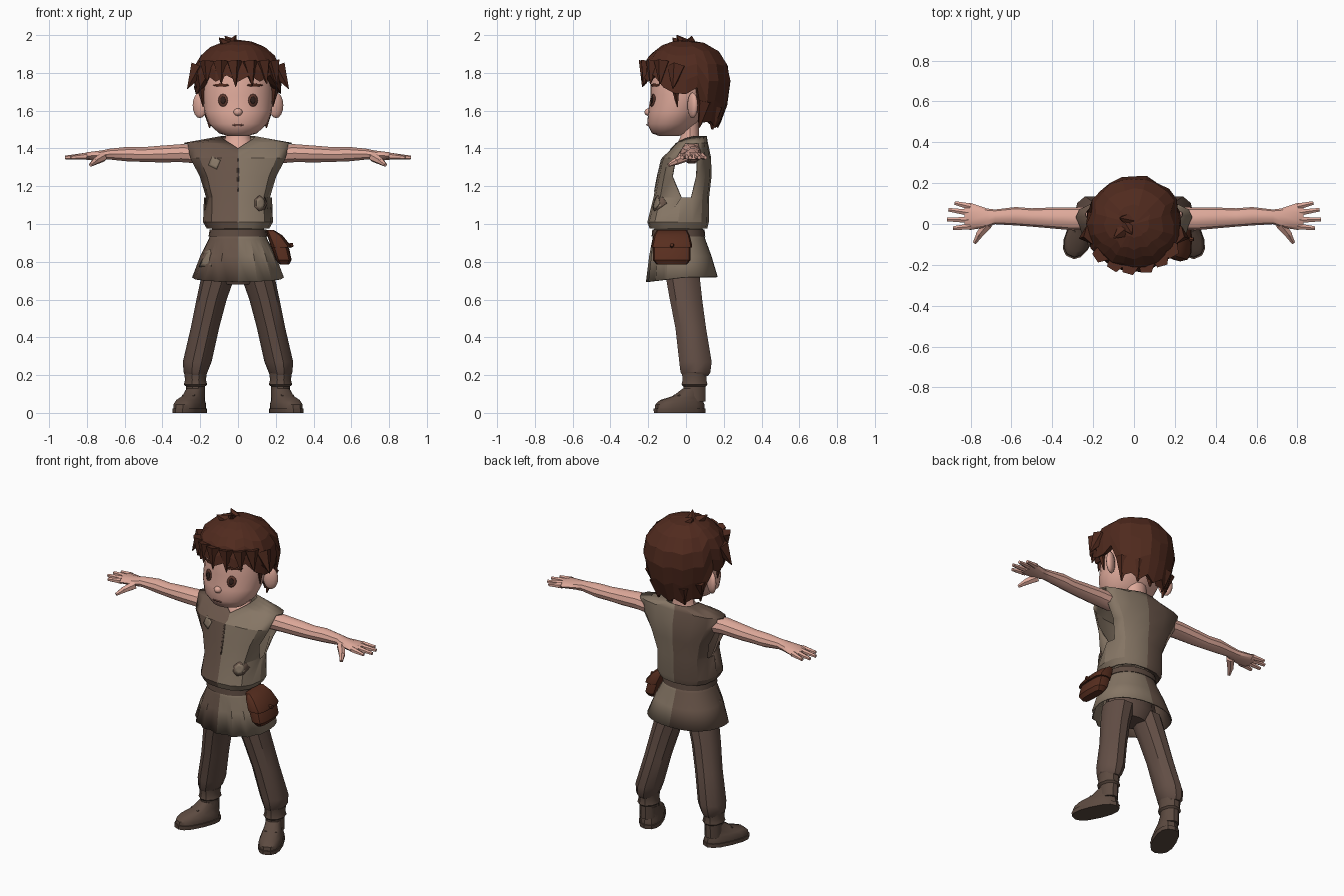
import bpy, bmesh, math, random
from mathutils import Vector, Matrix
from mathutils.bvhtree import BVHTree

random.seed(4)
cube = bpy.data.objects.get("Cube")
if cube:
    bpy.data.objects.remove(cube, do_unlink=True)


def material(name, *rgb):
    lin = [((c / 255 + 0.055) / 1.055) ** 2.4 for c in rgb] + [1]
    m = bpy.data.materials.new(name)
    m.use_nodes = True
    m.diffuse_color = lin
    m.node_tree.nodes["Principled BSDF"].inputs["Base Color"].default_value = lin
    return m


SKIN = material("skin", 222, 169, 154)
HAIR = material("hair brown", 80, 42, 30)
LIGHT = material("light cloth", 134, 118, 101)
DARK = material("dark cloth", 106, 86, 74)
PANTS = material("trouser brown", 98, 78, 69)
BOOT = material("boot brown", 92, 74, 64)
LEATHER = material("pouch leather", 88, 46, 31)
EYE = material("eye brown", 92, 55, 45)
PUPIL = material("pupil dark", 48, 32, 28)
LIP = material("lip", 176, 118, 106)


def finish(bm, name, mats, mirror=False, smooth=35, shell=0, two_tone=False):
    """Turn a bmesh into a named, shaded object."""
    bmesh.ops.recalc_face_normals(bm, faces=bm.faces)
    if two_tone:
        for f in bm.faces:
            f.material_index = int(f.calc_center_median().x < 0)
    mesh = bpy.data.meshes.new(name)
    bm.to_mesh(mesh)
    bm.free()
    for m in mats:
        mesh.materials.append(m)
    ob = bpy.data.objects.new(name, mesh)
    bpy.context.collection.objects.link(ob)
    if smooth:
        bpy.ops.object.select_all(action='DESELECT')
        ob.select_set(True)
        bpy.context.view_layer.objects.active = ob
        bpy.ops.object.shade_smooth_by_angle(angle=math.radians(smooth))
    if shell:
        ob.modifiers.new("cloth", 'SOLIDIFY').thickness = shell
    if mirror:
        ob.modifiers.new("mirror", 'MIRROR')
    return ob


def loft(sections, n=12, axis='z', power=1.0, caps=True, skip=None, tweak=None, bm=None):
    """Skin rings given as (position, centre a, centre b, radius a, radius b)."""
    bm = bm or bmesh.new()
    rings = []
    for p, ca, cb, ra, rb in sections:
        ring = []
        for i in range(n):
            t = 2 * math.pi * i / n
            c, s = math.cos(t), math.sin(t)
            a = ca + ra * math.copysign(abs(c) ** power, c)
            b = cb + rb * math.copysign(abs(s) ** power, s)
            co = Vector((a, b, p) if axis == 'z' else (p, a, b))
            if tweak:
                tweak(co, i)
            ring.append(bm.verts.new(co))
        rings.append(ring)
    for r in range(len(rings) - 1):
        for i in range(n):
            if not (skip and skip(r, i)):
                j = (i + 1) % n
                bm.faces.new((rings[r][i], rings[r][j], rings[r + 1][j], rings[r + 1][i]))
    if caps:
        bm.faces.new(rings[0])
        bm.faces.new(rings[-1])
    return bm


def spike(bm, p0, p1, r0, r1, n=6):
    p0, p1 = Vector(p0), Vector(p1)
    d = p1 - p0
    mat = Matrix.Translation((p0 + p1) / 2) @ d.to_track_quat('Z', 'Y').to_matrix().to_4x4()
    bmesh.ops.create_cone(bm, cap_ends=True, segments=n, radius1=r0, radius2=r1,
                          depth=d.length, matrix=mat)


def ball(bm, centre, scale, tilt=0, u=12, v=8):
    mat = Matrix.Translation(centre) @ Matrix.Rotation(tilt, 4, 'Z') @ Matrix.Diagonal((*scale, 1))
    bmesh.ops.create_uvsphere(bm, u_segments=u, v_segments=v, radius=1, matrix=mat)


def decal(name, target, x, z, rx, rz, mat, n=12, turn=0.0, lift=0.004):
    """Thin plate that follows the front of the target."""
    tree = BVHTree.FromPolygons([v.co for v in target.data.vertices],
                                [p.vertices[:] for p in target.data.polygons])
    bm = bmesh.new()

    def project(px, pz):
        hit = tree.ray_cast(Vector((px, -1, pz)), Vector((0, 1, 0)))
        if hit[0] is None:
            hit = tree.find_nearest(Vector((px, -0.1, pz)))
        return bm.verts.new(hit[0] + Vector((0, -lift, 0)))

    mid = project(x, z)
    rims = []
    for k in (0.5, 1.0):
        rim = []
        for i in range(n):
            t = 2 * math.pi * i / n + turn
            rim.append(project(x + k * rx * math.cos(t), z + k * rz * math.sin(t)))
        rims.append(rim)
    for i in range(n):
        j = (i + 1) % n
        bm.faces.new((mid, rims[0][i], rims[0][j]))
        bm.faces.new((rims[0][i], rims[1][i], rims[1][j], rims[0][j]))
    return finish(bm, name, [mat], shell=0.003)


# Head, neck and ears
head = finish(loft([(1.465, 0, -.09, .05, .05), (1.48, 0, -.09, .1, .09), (1.53, 0, -.075, .155, .13),
                    (1.6, 0, -.05, .18, .15), (1.68, 0, -.025, .185, .162), (1.78, 0, -.01, .185, .18),
                    (1.88, 0, 0, .15, .15)], n=24), "head", [SKIN], smooth=60)
finish(loft([(1.33, 0, 0, .09, .08), (1.39, 0, 0, .095, .075), (1.43, 0, .015, .078, .06),
             (1.46, 0, .02, .065, .05), (1.56, 0, .02, .065, .05)]), "neck", [SKIN])
bm = bmesh.new()
ball(bm, (.202, .035, 1.628), (.043, .022, .068), .5)
finish(bm, "ears", [SKIN], mirror=True, smooth=60)
bm = bmesh.new()
ball(bm, (0, -.198, 1.592), (.024, .022, .02))
finish(bm, "nose", [SKIN], smooth=60)

# Face details
for s, side in ((1, "left"), (-1, "right")):
    decal(side + "_eye", head, s * .08, 1.655, .025, .034, EYE)
    decal(side + "_pupil", head, s * .08, 1.655, .013, .019, PUPIL, lift=.008)
    decal(side + "_brow", head, s * .09, 1.735, .042, .008, HAIR)
decal("mouth", head, 0, 1.525, .03, .005, LIP)

# Hair cap with a ragged hem
N, ROWS = 24, 6


def hem(front, i):
    zig = .022 if i % 2 else -.012
    for limit, z in ((.7, 1.765), (.4, 1.735), (.1, 1.67), (-.32, 1.7), (-.6, 1.55)):
        if front > limit:
            return z + zig
    return 1.52 + zig


def hair_scale(z):
    if z > 1.76:
        return math.sqrt(max(0, 1 - ((z - 1.76) / .215) ** 2.3))
    return 1 - .28 * ((1.76 - z) / .26) ** 1.5


bm = bmesh.new()
pole = bm.verts.new((0, 0, 1.975))
columns = []
for i in range(N):
    a = 2 * math.pi * i / N
    low = hem(-math.sin(a), i)
    col = []
    for k in range(1, ROWS + 2):
        z = low + (1.975 - low) * math.cos(math.pi / 2 * min(k / ROWS, 1))
        r = .237 * hair_scale(z) * random.uniform(.97, 1.035)
        if k > ROWS:
            r, z = r * .76, z + .03
        col.append(bm.verts.new((r * math.cos(a), r * math.sin(a), z)))
    columns.append(col)
for i in range(N):
    c, d = columns[i], columns[(i + 1) % N]
    bm.faces.new((pole, c[0], d[0]))
    for k in range(ROWS):
        bm.faces.new((c[k], c[k + 1], d[k + 1], d[k]))
finish(bm, "hair_cap", [HAIR], smooth=0)

# Loose locks: fringe, temples, nape and crown
bm = bmesh.new()
for x in (-.16, -.09, -.02, .06, .13, .18):
    y = -math.sqrt(.225 ** 2 - x * x)
    spike(bm, (x, y * .93, 1.86), (x * 1.1 + .01, y * 1.03, 1.725 + random.uniform(0, .025)), .045, .002, 5)
for s in (-1, 1):
    spike(bm, (s * .205, -.05, 1.83), (s * .268, -.07, 1.715), .05, .002, 5)
    spike(bm, (s * .2, -.06, 1.76), (s * .185, -.045, 1.62), .03, .002, 5)
    spike(bm, (s * .16, .1, 1.65), (s * .15, .07, 1.51), .045, .004, 5)
for x in (-.09, 0, .09):
    spike(bm, (x, .15, 1.62), (x, .14, 1.5), .05, .006, 5)
for x, y, tx, ty, tz in ((-.05, -.03, -.1, -.07, 1.985), (-.04, 0, -.01, -.05, 2.0), (-.02, .02, -.07, .03, 1.995)):
    spike(bm, (x, y, 1.94), (tx, ty, tz), .045, .002, 5)
finish(bm, "hair_locks", [HAIR], smooth=0)


# Sleeveless tunic with open armholes and a V neck
def tunic_shape(co, i):
    if co.z > 1.42 and co.y < .02:
        d = max(0, 1 - abs(co.x) / .1)
        co.z -= .065 * d
        co.y -= .05 * d
    if abs(co.z - 1.14) < .01 and i in (1, 7, 9, 15):
        co.y = .02 + (co.y - .02) * .4


tunic = finish(loft([(.985, 0, -.04, .13, .12), (.975, 0, -.04, .165, .152), (1.01, 0, -.042, .185, .163),
                     (1.14, 0, -.025, .18, .147), (1.25, 0, -.008, .215, .143), (1.35, 0, .003, .27, .13),
                     (1.43, 0, .033, .285, .083), (1.465, 0, .04, .09, .07)],
                    n=16, power=.8, caps=False, tweak=tunic_shape,
                    skip=lambda r, i: 3 <= r <= 5 and i in (0, 7, 8, 15)),
               "tunic", [LIGHT, DARK], smooth=25, shell=.008, two_tone=True)
decal("chest_patch", tunic, -.125, 1.325, .034, .038, LIGHT, n=4, turn=.35)
decal("belly_patch", tunic, .12, 1.11, .035, .042, DARK, n=7)
decal("belly_patch_centre", tunic, .12, 1.11, .025, .032, LIGHT, n=7, lift=.008)
decal("front_seam", tunic, 0, 1.26, .005, .1, BOOT, n=6)


# Pleated skirt of the tunic, and belt
def pleats(co, i):
    if co.y < 0 and i % 2 and co.z < .9:
        co.y += .016
    if co.z < .75:
        co.z -= .025 * max(0, -co.y / .2)


skirt = finish(loft([(.975, 0, -.04, .138, .128), (.92, 0, -.038, .155, .14), (.83, 0, -.03, .2, .165),
                     (.72, 0, -.022, .243, .19)], n=32, power=.9, caps=False, tweak=pleats),
               "skirt", [LIGHT, DARK], smooth=20, shell=.008, two_tone=True)
decal("skirt_patch", skirt, -.175, .82, .045, .065, LIGHT, n=4, turn=.8)
finish(loft([(.935, 0, -.04, .156, .142), (.972, 0, -.04, .15, .138)], n=24, power=.9), "belt", [BOOT])

# Belt pouch with flap and button
bm = loft([(.785, .245, -.075, .025, .08), (.81, .242, -.075, .042, .1), (.87, .225, -.075, .046, .1),
           (.94, .19, -.075, .03, .085)], n=12, power=.6)
finish(bm, "pouch", [LEATHER])
finish(loft([(.875, .228, -.075, .053, .108), (.885, .226, -.075, .054, .108), (.94, .195, -.075, .04, .095),
             (.968, .17, -.075, .02, .08)], n=12, power=.6), "pouch_flap", [LEATHER])
bm = bmesh.new()
spike(bm, (.27, -.075, .885), (.292, -.075, .89), .013, .01)
finish(bm, "pouch_button", [LEATHER])

# Arms and hands
finish(loft([(.2, .03, 1.37, .055, .053), (.3, .025, 1.375, .056, .05), (.42, .03, 1.37, .05, .046),
             (.5, .032, 1.368, .045, .041), (.58, .038, 1.37, .045, .041), (.68, .035, 1.37, .036, .03),
             (.72, .03, 1.365, .046, .026), (.8, .037, 1.36, .066, .021), (.83, .037, 1.356, .06, .014)],
            n=10, axis='x'), "arms", [SKIN], mirror=True)
bm = bmesh.new()
for y, tx, ty in ((.085, .878, .103), (.054, .908, .07), (.02, .915, .022), (-.012, .885, -.02)):
    spike(bm, (.8, y, 1.36), (tx, ty, 1.352), .018, .01)
spike(bm, (.715, 0, 1.355), (.76, -.055, 1.33), .026, .019)
spike(bm, (.755, -.05, 1.333), (.78, -.092, 1.312), .019, .01)
finish(bm, "fingers", [SKIN], mirror=True)

# Trousers
finish(loft([(.68, 0, -.02, .1, .07), (.74, 0, -.025, .17, .1), (.95, 0, -.04, .13, .115)]), "hips", [PANTS])
finish(loft([(.195, .225, .05, .045, .07), (.215, .225, .05, .063, .083), (.27, .216, .05, .076, .09),
             (.45, .175, .025, .075, .085), (.6, .14, 0, .08, .09), (.74, .1, -.02, .09, .095)],
            n=10), "trouser_legs", [PANTS], mirror=True)

# Ankle boots: cuff, shoe turned outward, sole and laces
finish(loft([(.06, .225, .045, .05, .06), (.14, .225, .045, .05, .062), (.15, .225, .045, .062, .072),
             (.175, .225, .045, .055, .066), (.21, .225, .045, .06, .07)], n=10),
       "boot_cuffs", [BOOT], mirror=True)
turn = Matrix.Translation((.235, .012, 0)) @ Matrix.Rotation(math.radians(24), 4, 'Z')
bm = loft([(.02, 0, -.05, .064, .138), (.045, 0, -.049, .066, .136), (.068, 0, -.04, .058, .118),
           (.09, 0, 0, .05, .082), (.13, 0, .03, .045, .056)], n=14, power=.8)
for y, z in ((-.03, .1), (-.065, .088)):
    spike(bm, (-.035, y, z), (.035, y, z), .009, .009)
bm.transform(turn)
finish(bm, "shoes", [BOOT], mirror=True)
bm = loft([(0, 0, -.05, .068, .143), (.024, 0, -.05, .07, .145)], n=14, power=.8)
bm.transform(turn)
finish(bm, "soles", [BOOT], mirror=True)
